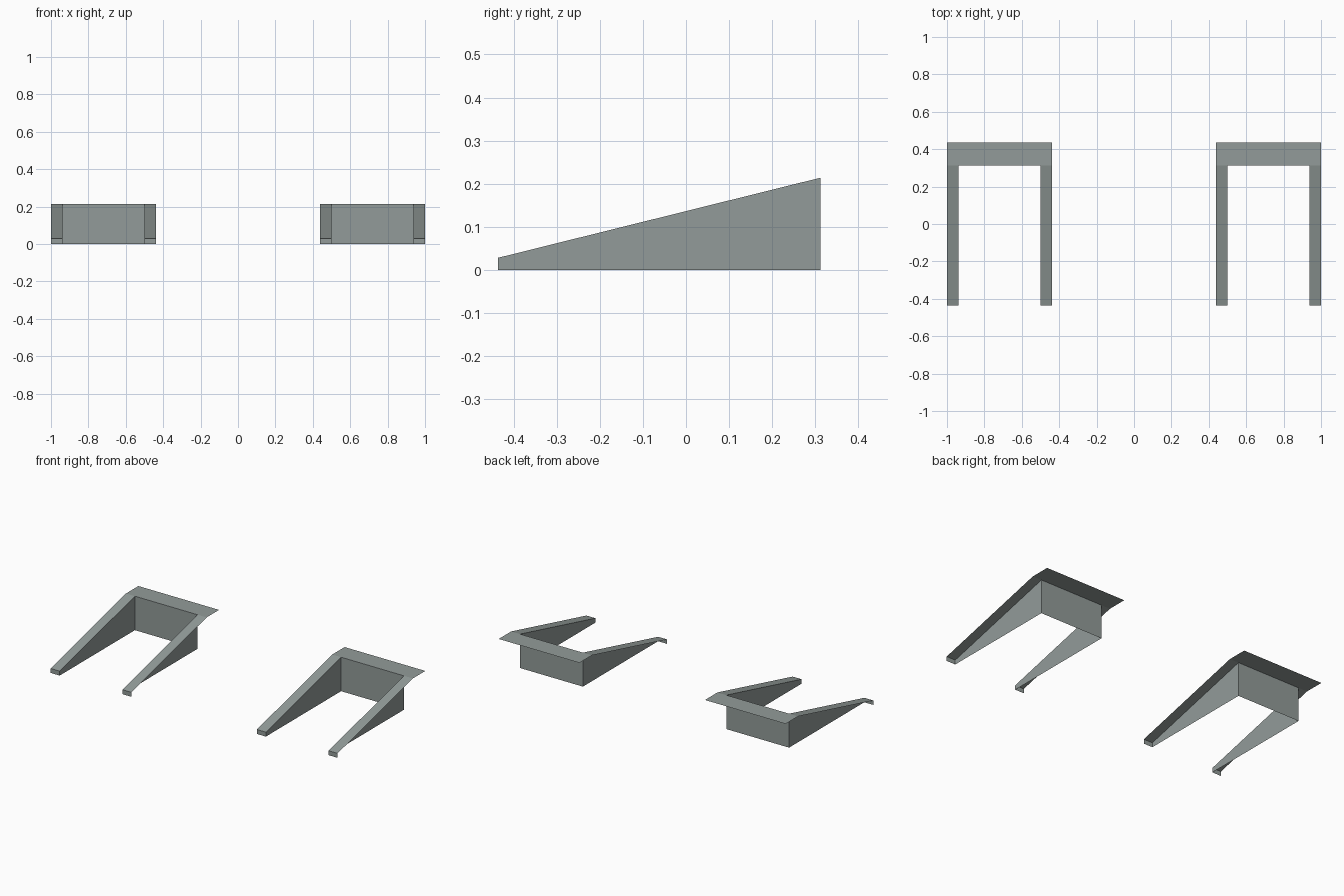
import bpy, bmesh

if "Cube" in bpy.data.objects:
    bpy.data.objects.remove(bpy.data.objects["Cube"])

# Key dimensions
X_IN, X_OUT = 0.2188, 0.2812      # half widths: wall line, rim edge
Y_FRONT, Y_WALL, Y_BACK = -0.4365, 0.3125, 0.4365
Z_LOW, Z_HIGH = 0.028, 0.214
CENTRE = 0.7188                   # x offset of each ramp frame

mat = bpy.data.materials.new("grey_green_metal")
mat.diffuse_color = (0.29, 0.33, 0.32, 1)
mat.use_nodes = True
mat.node_tree.nodes["Principled BSDF"].inputs["Base Color"].default_value = mat.diffuse_color


def sheet(bm, pts):
    """Add one flat sheet face."""
    bm.faces.new([bm.verts.new(p) for p in pts])


def make_ramp_frame(name, cx):
    bm = bmesh.new()
    for s in (-1, 1):
        i, o = s * X_IN, s * X_OUT
        faces = [
            # sloping top of the arm
            [(i, Y_FRONT, Z_LOW), (o, Y_FRONT, Z_LOW), (o, Y_WALL, Z_HIGH), (i, Y_WALL, Z_HIGH)],
            # small front lip
            [(i, Y_FRONT, 0), (o, Y_FRONT, 0), (o, Y_FRONT, Z_LOW), (i, Y_FRONT, Z_LOW)],
            # inner tapered wall
            [(i, Y_WALL, 0), (i, Y_FRONT, 0), (i, Y_FRONT, Z_LOW), (i, Y_WALL, Z_HIGH)],
            # rear rim corner
            [(i, Y_WALL, Z_HIGH), (o, Y_WALL, Z_HIGH), (o, Y_BACK, Z_HIGH), (i, Y_BACK, Z_HIGH)],
        ]
        for f in faces:
            sheet(bm, f if s > 0 else f[::-1])
    # rear wall and the rim above it
    sheet(bm, [(-X_IN, Y_WALL, 0), (X_IN, Y_WALL, 0), (X_IN, Y_WALL, Z_HIGH), (-X_IN, Y_WALL, Z_HIGH)])
    sheet(bm, [(-X_IN, Y_WALL, Z_HIGH), (X_IN, Y_WALL, Z_HIGH), (X_IN, Y_BACK, Z_HIGH), (-X_IN, Y_BACK, Z_HIGH)])
    bmesh.ops.remove_doubles(bm, verts=bm.verts, dist=1e-4)
    # merge the flat rim into a single face
    bmesh.ops.dissolve_limit(bm, angle_limit=0.01, verts=bm.verts, edges=bm.edges)
    me = bpy.data.meshes.new(name)
    bm.to_mesh(me)
    bm.free()
    me.materials.append(mat)
    ob = bpy.data.objects.new(name, me)
    ob.location.x = cx
    bpy.context.collection.objects.link(ob)


make_ramp_frame("left_ramp_frame", -CENTRE)
make_ramp_frame("right_ramp_frame", CENTRE)
